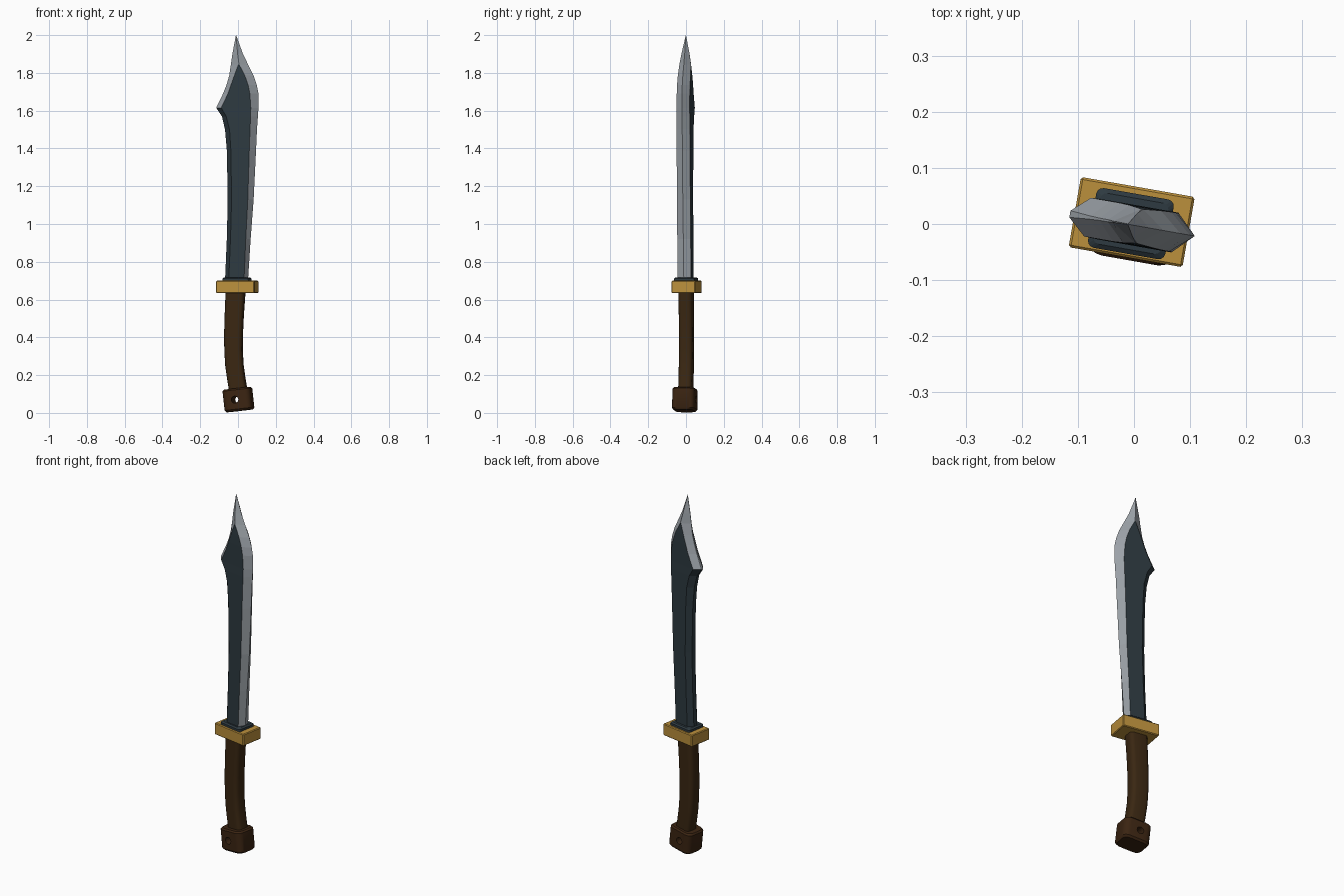
import bpy
import bmesh
from math import radians, cos, sin, pi
from mathutils import Matrix, Vector

if "Cube" in bpy.data.objects:
    bpy.data.objects.remove(bpy.data.objects["Cube"])

# The whole weapon is turned slightly about its upright axis
TURN = Matrix.Translation((-0.002, -0.002, 0)) @ Matrix.Rotation(radians(-10), 4, "Z")


def material(name, rgb):
    m = bpy.data.materials.new(name)
    m.use_nodes = True
    m.diffuse_color = (*rgb, 1)
    m.node_tree.nodes["Principled BSDF"].inputs["Base Color"].default_value = (*rgb, 1)
    return m


STEEL = material("polished steel", (0.33, 0.36, 0.39))
SLATE = material("dark slate steel", (0.027, 0.042, 0.052))
GOLD = material("gold", (0.5, 0.28, 0.045))
GRIP = material("grip brown", (0.042, 0.02, 0.006))
CAP = material("pommel brown", (0.044, 0.018, 0.006))


def finish(name, bm, mats, smooth=None):
    """Turn a bmesh into a named object in the final pose."""
    bmesh.ops.remove_doubles(bm, verts=bm.verts, dist=0.0003)
    bmesh.ops.recalc_face_normals(bm, faces=bm.faces)
    bm.transform(TURN)
    mesh = bpy.data.meshes.new(name)
    bm.to_mesh(mesh)
    bm.free()
    for m in mats:
        mesh.materials.append(m)
    obj = bpy.data.objects.new(name, mesh)
    bpy.context.scene.collection.objects.link(obj)
    if smooth:
        bpy.ops.object.select_all(action="DESELECT")
        obj.select_set(True)
        bpy.context.view_layer.objects.active = obj
        bpy.ops.object.shade_smooth_by_angle(angle=radians(smooth))
    return obj


def loft(rings, paint=lambda seg, row: 0):
    """Skin a stack of equal rings and cap both ends."""
    bm = bmesh.new()
    rows = [[bm.verts.new(p) for p in ring] for ring in rings]
    n = len(rows[0])
    for r in range(len(rows) - 1):
        for s in range(n):
            t = (s + 1) % n
            f = bm.faces.new((rows[r][s], rows[r][t], rows[r + 1][t], rows[r + 1][s]))
            f.material_index = paint(s, r)
    bm.faces.new(rows[0])
    bm.faces.new(rows[-1])
    return bm


def rounded_ring(hu, hv, radius, steps=3):
    """Rounded rectangle outline lying flat around the origin."""
    pts = []
    for q, (sx, sy) in enumerate(((1, 1), (-1, 1), (-1, -1), (1, -1))):
        for k in range(steps + 1):
            a = (q + k / steps) * pi / 2
            pts.append(Vector((sx * (hu - radius) + radius * cos(a),
                               sy * (hv - radius) + radius * sin(a), 0)))
    return pts


# Blade: height, spine, flat start, flat end, cutting edge, half thickness, spine half thickness
stations = [
    (0.69, -0.066, -0.042, 0.040, 0.055, 0.036, 0.012),
    (0.92, -0.056, -0.032, 0.050, 0.070, 0.036, 0.012),
    (1.13, -0.051, -0.026, 0.061, 0.086, 0.036, 0.012),
    (1.39, -0.056, -0.030, 0.069, 0.099, 0.036, 0.011),
    (1.50, -0.066, -0.037, 0.073, 0.104, 0.036, 0.010),
    (1.57, -0.083, -0.055, 0.076, 0.109, 0.036, 0.008),
    (1.615, -0.114, -0.082, 0.077, 0.112, 0.035, 0.006),
    (1.69, -0.078, -0.046, 0.072, 0.112, 0.035, 0.003),
    (1.735, -0.060, -0.030, 0.063, 0.103, 0.035, 0.002),
    (1.785, -0.045, -0.012, 0.045, 0.086, 0.034, 0.002),
    (1.845, -0.036, 0.010, 0.013, 0.056, 0.031, 0.001),
    (1.90, -0.028, 0.004, 0.004, 0.029, 0.022, 0.001),
    (2.00, -0.009, -0.009, -0.009, -0.008, 0.0005, 0.0005),
]
SPIKE, FLAT_END = 6, 10
rings = [[(e, 0, z), (b, -t, z), (a, -t, z), (s, -w, z), (s, w, z), (a, t, z), (b, t, z)]
         for z, s, a, b, e, t, w in stations]


def blade_paint(seg, row):
    if seg in (0, 6) or row >= FLAT_END:
        return 0
    if seg in (1, 5):
        return 1
    return 1 if row < SPIKE else 0


finish("blade", loft(rings, blade_paint), [STEEL, SLATE])

# Collar seating the blade on the guard
collar = [[p + Vector((-0.004, 0.002, z)) for p in rounded_ring(hu, hv, 0.012)]
          for z, hu, hv in ((0.695, 0.07, 0.054), (0.712, 0.07, 0.054), (0.718, 0.062, 0.046))]
finish("blade_collar", loft(collar), [SLATE])

# Guard block with softly broken edges
bm = bmesh.new()
bmesh.ops.create_cube(bm, size=1, matrix=Matrix.Translation((-0.003, 0.005, 0.667))
                      @ Matrix.Diagonal((0.206, 0.127, 0.066, 1)))
bmesh.ops.bevel(bm, geom=bm.edges[:], offset=0.004, segments=1, affect="EDGES")
finish("guard", bm, [GOLD])

# Curved grip
path = [(0.11, 0.005, 0.047), (0.18, -0.007, 0.047), (0.25, -0.017, 0.047),
        (0.33, -0.022, 0.047), (0.42, -0.022, 0.048), (0.52, -0.018, 0.049),
        (0.645, -0.011, 0.051)]
grip = [[p + Vector((u, 0.001, z)) for p in rounded_ring(hu, 0.036, 0.02)] for z, u, hu in path]
finish("grip", loft(grip), [GRIP], 40)

# Tilted pommel with a lanyard hole through it
tilt = Matrix.Translation((0.005, -0.003, 0.0705)) @ Matrix.Rotation(radians(-6.5), 4, "Y")
if (tilt @ Vector((0, 0, -1))).x < 0.005:
    tilt = Matrix.Translation((0.005, -0.003, 0.0705)) @ Matrix.Rotation(radians(6.5), 4, "Y")
layers = ((-0.06, 0.068, 0.052), (-0.05, 0.075, 0.06), (0.052, 0.075, 0.06), (0.06, 0.068, 0.053))
rings = [[tilt @ (p + Vector((0, 0, z))) for p in rounded_ring(hu, hv, 0.03, 4)]
         for z, hu, hv in layers]
pommel = finish("pommel", loft(rings), [CAP], 35)

bm = bmesh.new()
bmesh.ops.create_cone(bm, cap_ends=True, segments=16, radius1=0.019, radius2=0.019, depth=0.3,
                      matrix=Matrix.Translation((-0.004, 0, 0.07)) @ Matrix.Rotation(pi / 2, 4, "X"))
cutter = finish("hole_cutter", bm, [CAP])
cutter.hide_render = True
cutter.hide_viewport = True
cut = pommel.modifiers.new("lanyard_hole", "BOOLEAN")
cut.operation = "DIFFERENCE"
cut.solver = "EXACT"
cut.object = cutter
